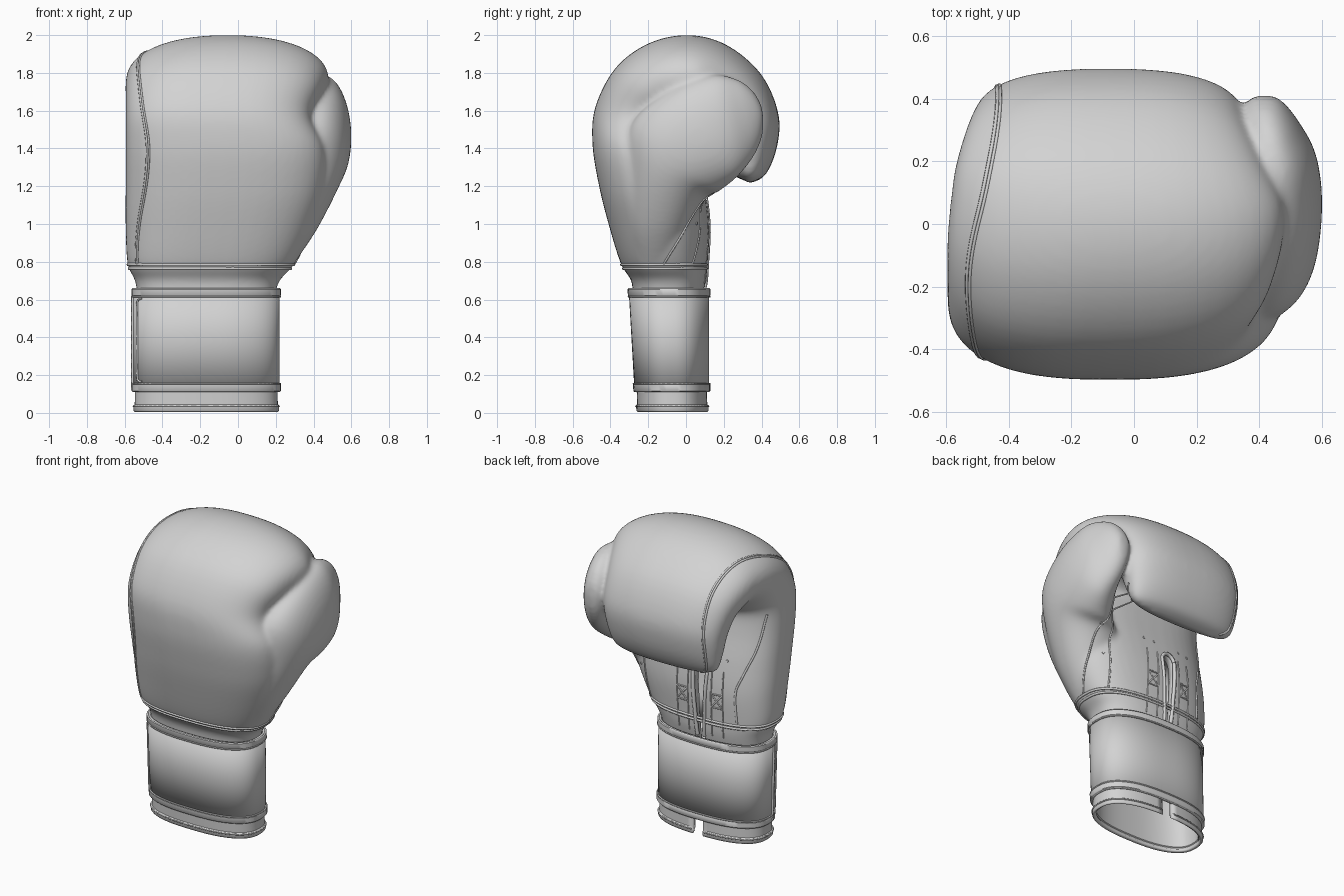
import bpy, bmesh, math
from mathutils import Vector
from mathutils.bvhtree import BVHTree

cube = bpy.data.objects.get("Cube")
if cube:
    bpy.data.objects.remove(cube)

leather = bpy.data.materials.new("light_grey_leather")
leather.use_nodes = True
GREY = (0.65, 0.65, 0.65, 1)
leather.diffuse_color = GREY
leather.node_tree.nodes["Principled BSDF"].inputs["Base Color"].default_value = GREY


def smooth_rows(rows, steps):
    """Catmull-Rom interpolation through rows of numbers."""
    out = []
    for k in range(len(rows) - 1):
        quad = [rows[min(max(k + j, 0), len(rows) - 1)] for j in (-1, 0, 1, 2)]
        for s in range(steps):
            t = s / steps
            out.append([b + 0.5 * t * (c - a + t * (2*a - 5*b + 4*c - d + t * (3*(b - c) + d - a)))
                        for a, b, c, d in zip(*quad)])
    return out + [list(rows[-1])]


def section_point(row, angle):
    """Point on a rounded section: outer (y, z), inner (y, z), x0, x1, squareness."""
    oy, oz, iy, iz, x0, x1, power = row
    c, s = math.cos(angle), math.sin(angle)
    u = math.copysign(abs(c) ** (2 / power), c)
    v = math.copysign(abs(s) ** (2 / power), s)
    return Vector(((x0 + x1) / 2 + u * (x1 - x0) / 2,
                   (oy + iy) / 2 + v * (oy - iy) / 2,
                   (oz + iz) / 2 + v * (oz - iz) / 2))


def loft(bm, rows, sides=48, caps=True, gap=0.0):
    """Skin sections together; a gap leaves a slit on the inner (palm) side."""
    count = sides + 1 if gap else sides
    start, sweep = -math.pi / 2 + gap, 2 * (math.pi - gap)
    rings = [[bm.verts.new(section_point(r, start + sweep * k / sides)) for k in range(count)]
             for r in rows]
    for a, b in zip(rings, rings[1:]):
        for k in range(sides):
            m = (k + 1) % count
            bm.faces.new((a[k], a[m], b[m], b[k]))
    if caps:
        bm.faces.new(rings[0])
        bm.faces.new(rings[-1])


def finish(name, bm, shade=True):
    bmesh.ops.recalc_face_normals(bm, faces=bm.faces)
    mesh = bpy.data.meshes.new(name)
    bm.to_mesh(mesh)
    bm.free()
    for p in mesh.polygons:
        p.use_smooth = shade
    mesh.materials.append(leather)
    ob = bpy.data.objects.new(name, mesh)
    bpy.context.scene.collection.objects.link(ob)
    return ob


# Mitten: wrist, back of hand, then knuckles curling over to the fingertips
hand_rows = smooth_rows([
    (-.28, .60, .085, .60, -.53, .19, 2.6), (-.29, .70, .105, .70, -.545, .22, 2.6),
    (-.345, .79, .11, .79, -.585, .30, 2.6), (-.41, 1.0, .12, .98, -.595, .40, 2.6),
    (-.46, 1.2, .10, 1.17, -.595, .46, 2.6), (-.495, 1.42, .06, 1.36, -.595, .465, 2.6),
    (-.48, 1.62, .04, 1.48, -.595, .39, 2.6), (-.37, 1.83, .07, 1.52, -.595, .44, 2.5),
    (-.19, 1.96, .10, 1.53, -.595, .475, 2.3), (.02, 2.0, .12, 1.53, -.585, .475, 2.2),
    (.22, 1.945, .14, 1.52, -.57, .42, 2.3), (.40, 1.79, .15, 1.50, -.54, .37, 2.4),
    (.49, 1.58, .17, 1.43, -.51, .35, 2.5), (.48, 1.40, .20, 1.33, -.49, .32, 2.4),
    (.42, 1.26, .25, 1.26, -.46, .28, 2.2), (.34, 1.215, .31, 1.23, -.36, .18, 2)], 5)
# Thumb: base at the wrist, rising and bending toward the palm
thumb_rows = smooth_rows([
    (-.28, .78, -.04, .78, -.02, .29, 2.1), (-.33, 1.0, .02, .95, .02, .42, 2.1),
    (-.33, 1.28, .10, 1.13, .08, .535, 2.1), (-.29, 1.53, .17, 1.17, .20, .585, 2.1),
    (-.10, 1.70, .25, 1.23, .28, .60, 2.1), (.12, 1.785, .30, 1.28, .32, .58, 2.1),
    (.26, 1.77, .36, 1.36, .34, .53, 2.1), (.35, 1.71, .40, 1.45, .355, .485, 2.1),
    (.40, 1.63, .412, 1.54, .38, .45, 2)], 5)
bm = bmesh.new()
loft(bm, hand_rows)
loft(bm, thumb_rows)
glove = finish("padded_glove", bm)
remesh = glove.modifiers.new("blend", 'REMESH')
remesh.mode, remesh.voxel_size, remesh.use_smooth_shade = 'VOXEL', 0.013, True
soften = glove.modifiers.new("soften", 'SMOOTH')
soften.factor, soften.iterations = 0.5, 14

# Snap helper for seams
bpy.context.view_layer.update()
tree = BVHTree.FromObject(glove, bpy.context.evaluated_depsgraph_get())


def tube(name, points, radius=0.006, snap=True, closed=False):
    """Thin piping along points, optionally laid onto the glove surface."""
    if snap:
        points = [tree.find_nearest(Vector(p))[0] for p in points]
    curve = bpy.data.curves.new(name, 'CURVE')
    curve.dimensions = '3D'
    curve.bevel_depth, curve.bevel_resolution, curve.use_fill_caps = radius, 1, True
    line = curve.splines.new('POLY')
    line.points.add(len(points) - 1)
    for q, p in zip(line.points, points):
        q.co = (*p, 1)
    line.use_cyclic_u = closed
    curve.materials.append(leather)
    ob = bpy.data.objects.new(name, curve)
    bpy.context.scene.collection.objects.link(ob)


def circle_angles(n=64):
    return [2 * math.pi * k / n for k in range(n)]


# Little-finger side panel seam, waving gently from wrist over knuckles to the tip
for label, shift, radius in (("seam", 0, .007), ("stitch", .035, .006)):
    tube("side_panel_" + label,
         [section_point(r, math.pi - .64 - shift + .11 * math.cos(2 * math.pi * k / 29))
          for k, r in enumerate(hand_rows[10:-3])], radius)
tube("inner_panel_seam", smooth_rows([(-.56, -.06, 1.5), (-.53, .0, 1.3), (-.47, .08, 1.12),
                                      (-.43, .11, 1.0), (-.44, .11, .80)], 6), .007)

# Double wrist piping
for z in (.765, .785):
    k = (z - .70) / .09
    row = (-.29 - .055 * k, z, .105 + .005 * k, z, -.545 - .04 * k, .22 + .08 * k, 2.6)
    tube("wrist_piping", [section_point(row, a) for a in circle_angles()], .008, closed=True)

# Thumb seams from wrist to the underside of the thumb
for name, path in (("thumb_seam", [(.27, -.12, .80), (.33, -.04, .95), (.36, .06, 1.12), (.33, .2, 1.22),
                                   (.31, .33, 1.36)]),
                   ("thumb_stitch", [(.22, .02, .80), (.24, .06, .95), (.26, .09, 1.08), (.25, .15, 1.18),
                                     (.27, .26, 1.28)])):
    tube(name, smooth_rows(path, 8))

# Palm reinforcement strips beside the slot, with crossed stitching
SLOT_X = -.18
for side in (-1, 1):
    edges = [SLOT_X + side * d for d in (.085, .165)]
    for x in edges:
        tube("palm_strip_stitch", [(x, .13, .68 + .03 * k) for k in range(16)], .005)
    for low, high in ((.88, .97), (.97, .88), (.88, .88), (.97, .97)):
        tube("palm_cross_stitch", [(edges[0] + (edges[1] - edges[0]) * k / 6, .13, low + (high - low) * k / 6)
                                   for k in range(7)], .005)

# Palm slot outline and its piping
arch = [(SLOT_X + .05 * math.cos(math.pi * k / 12), 1.09 + .06 * math.sin(math.pi * k / 12)) for k in range(13)]
outline = [(SLOT_X + .02, .55)] + arch + [(SLOT_X - .02, .55)]
rim = smooth_rows([(SLOT_X + .025, .13, .66), (SLOT_X + .039, .13, .9)] + [(x, .13, z) for x, z in arch]
                  + [(SLOT_X - .039, .13, .9), (SLOT_X - .025, .13, .66)], 4)
tube("palm_slot_piping", rim, .012)

# Air holes in palm and thumb
bm = bmesh.new()
for spot in ((.0, .1, 1.2), (-.08, .1, 1.2), (-.28, .1, 1.2), (-.36, .1, 1.2), (.36, .12, 1.16), (.3, .08, 1.0)):
    place, normal = tree.find_nearest(Vector(spot))[:2]
    turn = normal.to_track_quat('Z', 'Y').to_matrix().to_4x4()
    turn.translation = place
    bmesh.ops.create_cone(bm, cap_ends=True, segments=12, radius1=.01, radius2=.007, depth=.008, matrix=turn)
finish("eyelets", bm, False)

# Hidden cutters: hand cavity and palm slot
bm = bmesh.new()
loft(bm, [(-.24, .55, .05, .55, -.48, .14, 2.4), (-.25, .75, .06, .75, -.50, .18, 2.4),
          (-.32, 1.0, .06, 1.0, -.50, .20, 2.4), (-.32, 1.2, .03, 1.2, -.45, .15, 2.4)])
cavity = finish("cavity_cutter", bm)
bm = bmesh.new()
face = bm.faces.new([bm.verts.new((x, -.1, z)) for x, z in outline])
grown = bmesh.ops.extrude_face_region(bm, geom=[face])["geom"]
bmesh.ops.translate(bm, vec=(0, .27, 0), verts=[v for v in grown if isinstance(v, bmesh.types.BMVert)])
slot = finish("slot_cutter", bm)
for cutter in (cavity, slot):
    cutter.hide_render = True
    cutter.hide_set(True)
    cut = glove.modifiers.new(cutter.name, 'BOOLEAN')
    cut.operation, cut.solver, cut.object = 'DIFFERENCE', 'EXACT', cutter


# Cuff pieces: open shells given thickness inward
def cuff_row(z, grow=0.0):
    k = z / .66
    return (-.262 - .038 * k - grow, z, .119 + grow, z, -.553 - grow, .217 + grow, 2.5)


def shell(name, levels, thickness, gap=0.0):
    bm = bmesh.new()
    loft(bm, [cuff_row(z, g) for z, g in levels], 72, False, gap)
    ob = finish(name, bm)
    wall = ob.modifiers.new("wall", 'SOLIDIFY')
    wall.thickness, wall.offset = thickness, -1
    with bpy.context.temp_override(object=ob, active_object=ob, selected_objects=[ob],
                                   selected_editable_objects=[ob]):
        bpy.ops.object.shade_smooth_by_angle(angle=math.radians(40))


shell("inner_sleeve", [(.004, -.006), (.012, 0), (.04, 0), (.045, -.006), (.3, -.012), (.64, -.012)], .025, .055)
shell("wrist_wrap", [(.11, .004), (.38, .004), (.655, .004)], .018)
for low, high in ((.11, .155), (.615, .66)):
    shell("wrap_binding", [(low, .005), (low + .006, .010), (high - .006, .010), (high, .005)], .014)
    edge = high if low < .3 else low
    tube("binding_stitch", [section_point(cuff_row(edge, .007), a) for a in circle_angles()],
         .005, False, True)
tube("sleeve_hem_stitch", [section_point(cuff_row(.035), -math.pi / 2 + .07 + 6.14 * k / 63)
                           for k in range(64)], .005, False)

# Strap end: stitched vertical edge with rounded corners on the front
strap = [(2.58, .165), (2.68, .17), (2.74, .20), (2.74, .38), (2.74, .57), (2.68, .60), (2.58, .605)]
tube("strap_end_stitch", [section_point(cuff_row(z, .006), a) for a, z in smooth_rows(strap, 4)],
     .006, False)
tube("strap_end_edge", [section_point(cuff_row(.12 + .05 * k, .006), 3.02) for k in range(11)], .009, False)
